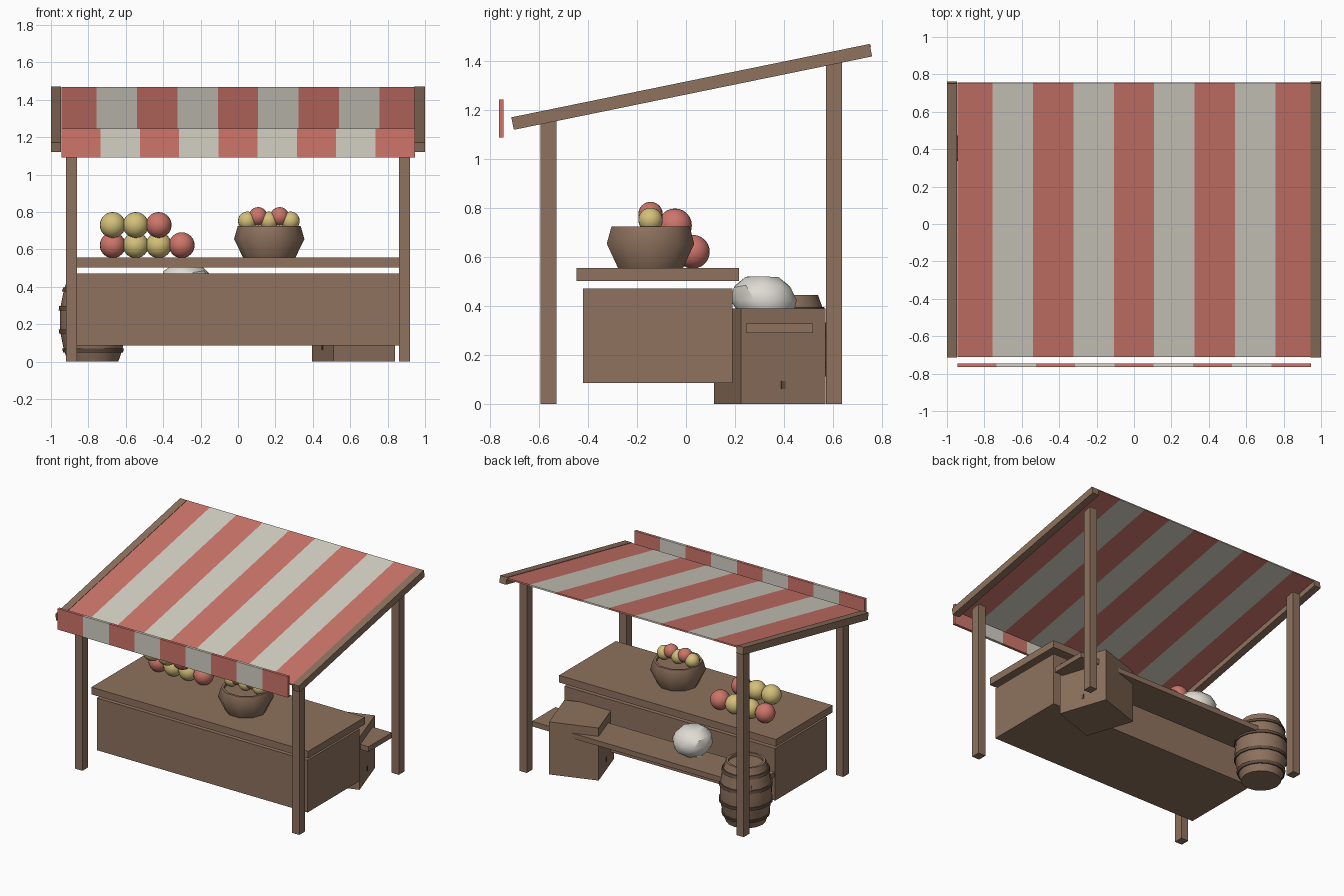
import bpy, bmesh, math, random
from mathutils import Matrix, Vector

random.seed(4)
if "Cube" in bpy.data.objects:
    bpy.data.objects.remove(bpy.data.objects["Cube"], do_unlink=True)


def material(name, rgb):
    linear = [((c / 255 + 0.055) / 1.055) ** 2.4 for c in rgb] + [1]
    mat = bpy.data.materials.new(name)
    mat.use_nodes = True
    mat.diffuse_color = linear
    node = next(n for n in mat.node_tree.nodes if n.type == 'BSDF_PRINCIPLED')
    node.inputs["Base Color"].default_value = linear
    return mat


wood = material("brown wood", (142, 114, 94))
dark = material("dark wood", (98, 78, 64))
red = material("soft red", (205, 117, 106))
cream = material("cream cloth", (212, 208, 195))
yellow = material("pale yellow", (212, 192, 122))
white = material("off white", (222, 219, 210))


def finish(name, bm, mats, smooth=None):
    bmesh.ops.recalc_face_normals(bm, faces=bm.faces)
    mesh = bpy.data.meshes.new(name)
    bm.to_mesh(mesh)
    bm.free()
    obj = bpy.data.objects.new(name, mesh)
    bpy.context.collection.objects.link(obj)
    for mat in mats:
        mesh.materials.append(mat)
    if smooth:
        bpy.ops.object.select_all(action='DESELECT')
        obj.select_set(True)
        bpy.context.view_layer.objects.active = obj
        bpy.ops.object.shade_smooth_by_angle(angle=math.radians(smooth))
    return obj


def box(name, x, y, z, mat=wood):
    """Box between the given (low, high) limits."""
    bm = bmesh.new()
    bmesh.ops.create_cube(bm, size=1)
    for v in bm.verts:
        v.co = [lim[int(c > 0)] for lim, c in zip((x, y, z), v.co)]
    return finish(name, bm, [mat])


def turned(name, profile, sides, centre, mats, smooth, rule=None):
    """Closed surface of revolution from (radius, height) points."""
    bm = bmesh.new()
    rings = []
    for r, z in profile:
        rings.append([bm.verts.new((centre[0] + r * math.cos(a), centre[1] + r * math.sin(a), z))
                      for a in (math.tau * i / sides for i in range(sides))])
    for k in range(len(rings) - 1):
        for i in range(sides):
            j = (i + 1) % sides
            f = bm.faces.new((rings[k][i], rings[k][j], rings[k + 1][j], rings[k + 1][i]))
            f.material_index = rule(k) if rule else 0
    bm.faces.new(rings[0])
    bm.faces.new(rings[-1])
    return finish(name, bm, mats, smooth)


def striped_cloth(name, pitch, start, end, thickness):
    """Nine alternating stripes spanning two (y, z) edges."""
    bm = bmesh.new()
    half = 0.945
    columns = []
    for i in range(10):
        x = max(-half, min(half, (i - 4.5) * pitch))
        columns.append([bm.verts.new((x, *p)) for p in (start, end)])
    for i in range(9):
        (a, b), (d, c) = columns[i], columns[i + 1]
        bm.faces.new((a, d, c, b)).material_index = i % 2
    obj = finish(name, bm, [red, cream])
    mod = obj.modifiers.new("thickness", 'SOLIDIFY')
    mod.thickness = thickness
    mod.offset = 0


def ball(name, centre, radius, mat):
    bm = bmesh.new()
    bmesh.ops.create_uvsphere(bm, u_segments=20, v_segments=12, radius=radius,
                              matrix=Matrix.Translation(centre))
    finish(name, bm, [mat], 60)


# Sloping roof: rails, cloth and hanging valance
slope = math.atan2(0.3, 1.465)
for side, x in (("left", 0.9725), ("right", -0.9725)):
    rail = box(side + "_roof_rail", (-0.0275, 0.0275), (-0.7475, 0.7475), (-0.026, 0.026))
    rail.rotation_euler.x = slope
    rail.location = (x, 0.0235, 1.296)
striped_cloth("canopy", 0.216, (-0.711, 1.164), (0.755, 1.464), 0.01)
striped_cloth("valance", 0.21, (-0.755, 1.09), (-0.755, 1.245), 0.02)

# Four posts with tops cut to the roof slope
for side, s in (("left", 1), ("right", -1)):
    for end, y in (("front", -0.5625), ("back", 0.605)):
        post = box(f"{end}_{side}_post", sorted((s * 0.86, s * 0.92)), (y - 0.033, y + 0.033), (0, 1))
        for v in post.data.vertices:
            if v.co.z > 0.5:
                v.co.z = 1.266 + v.co.y * math.tan(slope)

# Counter and rear shelf
box("counter_body", (-0.865, 0.865), (-0.42, 0.19), (0.085, 0.472))
box("counter_top", (-0.89, 0.89), (-0.448, 0.217), (0.503, 0.556))
box("rear_shelf", (-0.9, 0.9), (0.245, 0.52), (0.29, 0.328))

# Turned crate with a small slot on both ends
crate_place = Matrix.Translation((0.6175, 0.3425, 0)) @ Matrix.Rotation(math.radians(18.4), 4, 'Z')
crate = box("crate", (-0.174, 0.174), (-0.182, 0.182), (0, 0.39))
crate.matrix_world = crate_place
for side, x in (("left", 0.174), ("right", -0.174)):
    slot = box(side + "_crate_slot", (x - 0.003, x + 0.003), (-0.009, 0.009), (0.062, 0.094), dark)
    slot.matrix_world = crate_place

# Barrel: bulging staves with raised hoops
height, hoops, w = 0.445, (0.06, 0.16, 0.285, 0.385), 0.011


def stave(z):
    return 0.135 + 0.043 * (1 - (2 * z / height - 1) ** 2)


profile = [(stave(0), 0)]
for h in hoops:
    for z, lift in ((h - w, 0), (h - w, 0.008), (h + w, 0.008), (h + w, 0)):
        profile.append((stave(z) + lift, z))
    if h == hoops[1]:
        profile.append((stave(height / 2), height / 2))
profile += [(stave(height), height), (0.118, height), (0.118, height - 0.02)]
hoop_rings = {i for i, (r, z) in enumerate(profile[:-1])
              if r > stave(z) + 0.004 or profile[i + 1][0] > stave(profile[i + 1][1]) + 0.004}
turned("barrel", profile, 16, (-0.775, 0.405), [wood, dark], 35, lambda k: int(k in hoop_rings))

# Basket
turned("basket", [(0.14, 0.556), (0.188, 0.655), (0.168, 0.725), (0.15, 0.725), (0.155, 0.7)],
       10, (0.167, -0.145), [wood], 40)
for i in range(5):
    odd = i % 2
    ball(f"basket_fruit_{i + 1}", (0.05 + 0.0575 * i, -0.145, 0.776 if odd else 0.752),
         0.05, red if odd else yellow)

# Fruit pile on the counter
rows = (("lower", 0.028, 0.622, (red, yellow, yellow, red)),
        ("upper", -0.045, 0.73, (yellow, yellow, red)))
for row, y, z, colours in rows:
    for i, mat in enumerate(colours):
        ball(f"{row}_fruit_{i + 1}", (-0.67 + 0.123 * i, y, z), 0.069, mat)

# Lumpy sack resting on the shelf
bm = bmesh.new()
bmesh.ops.create_icosphere(bm, subdivisions=2, radius=1)
for v in bm.verts:
    p = v.co * random.uniform(0.95, 1.05)
    p.z = max(-0.9, min(0.88, p.z))
    v.co = Vector((-0.28, 0.322, 0.425)) + Vector((p.x * 0.138, p.y * 0.136 - p.z * 0.012, p.z * 0.11))
finish("sack", bm, [white], 30)
